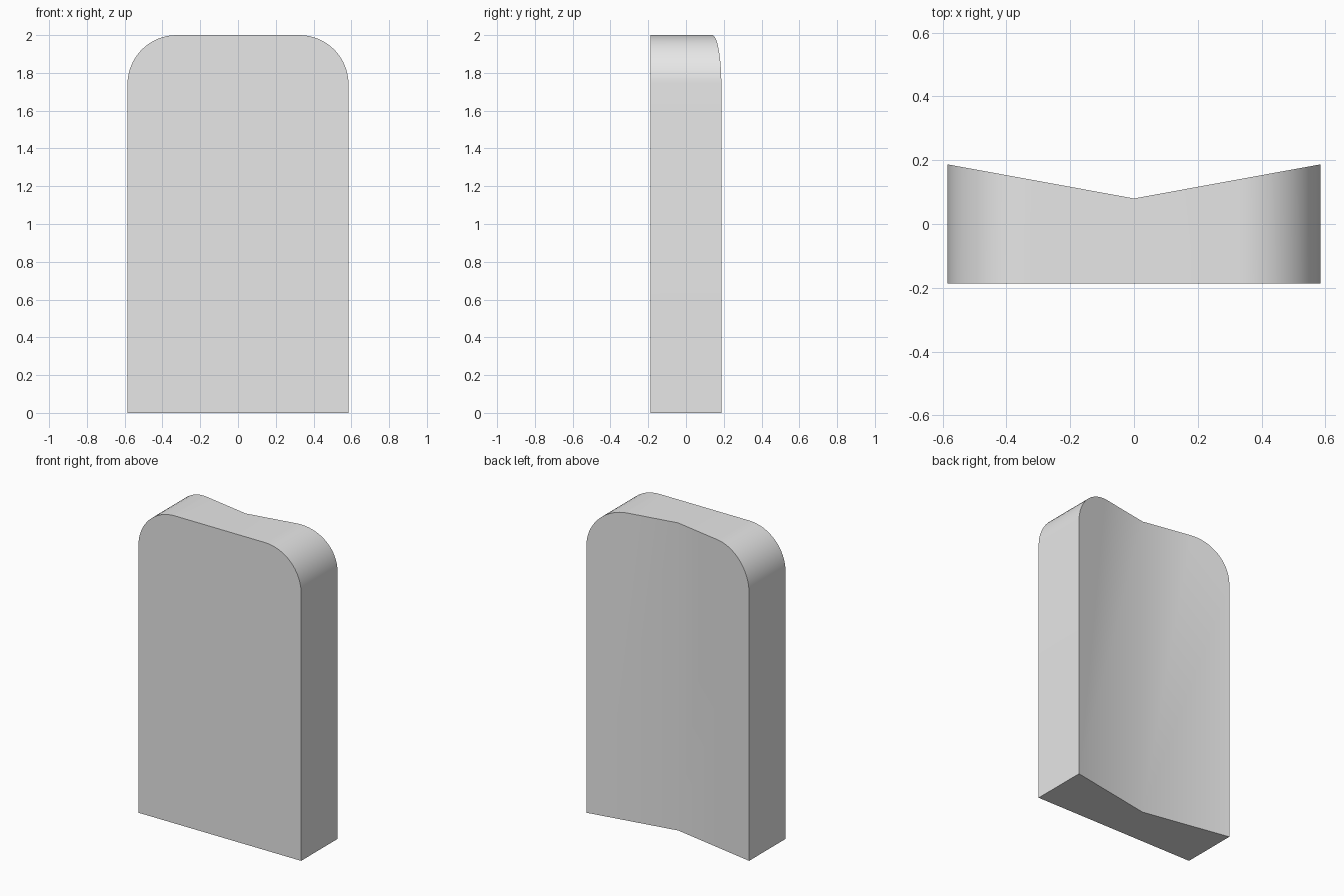
import bpy
import bmesh
from math import sin, cos, pi

cube = bpy.data.objects.get("Cube")
if cube:
    bpy.data.objects.remove(cube, do_unlink=True)

HALF_W, HEIGHT, RADIUS = 0.585, 2.0, 0.26
FRONT_Y, MID_Y, EDGE_Y = -0.187, 0.08, 0.187
STEPS = 16

# Plain grey material
grey = bpy.data.materials.new("light grey")
grey.use_nodes = True
colour = (0.8, 0.8, 0.8, 1)
grey.diffuse_color = colour
grey.node_tree.nodes["Principled BSDF"].inputs["Base Color"].default_value = colour

# Half outline: bottom centre, bottom corner, rounded shoulder, top centre
half = [(0, 0), (HALF_W, 0)]
for i in range(STEPS + 1):
    a = pi / 2 * i / STEPS
    half.append((HALF_W - RADIUS + RADIUS * cos(a), HEIGHT - RADIUS + RADIUS * sin(a)))
half.append((0, HEIGHT))
outline = half + [(-x, z) for x, z in half[-2:0:-1]]


def back_y(x):
    return MID_Y + (EDGE_Y - MID_Y) * abs(x) / HALF_W


# Slab with a flat front and a shallow V-shaped back
bm = bmesh.new()
front = [bm.verts.new((x, FRONT_Y, z)) for x, z in outline]
back = [bm.verts.new((x, back_y(x), z)) for x, z in outline]
n, mid = len(outline), len(half) - 1
bm.faces.new(front)
bm.faces.new(back[:mid + 1])
bm.faces.new(back[mid:] + back[:1])
for i in range(n):
    j = (i + 1) % n
    bm.faces.new((front[i], front[j], back[j], back[i]))
bmesh.ops.recalc_face_normals(bm, faces=bm.faces)

mesh = bpy.data.meshes.new("rounded_slab")
bm.to_mesh(mesh)
bm.free()
mesh.materials.append(grey)
slab = bpy.data.objects.new("rounded_slab", mesh)
bpy.context.collection.objects.link(slab)

# Smooth shoulders and back crease, sharp rims
bpy.ops.object.select_all(action="DESELECT")
slab.select_set(True)
bpy.context.view_layer.objects.active = slab
bpy.ops.object.shade_smooth_by_angle()
